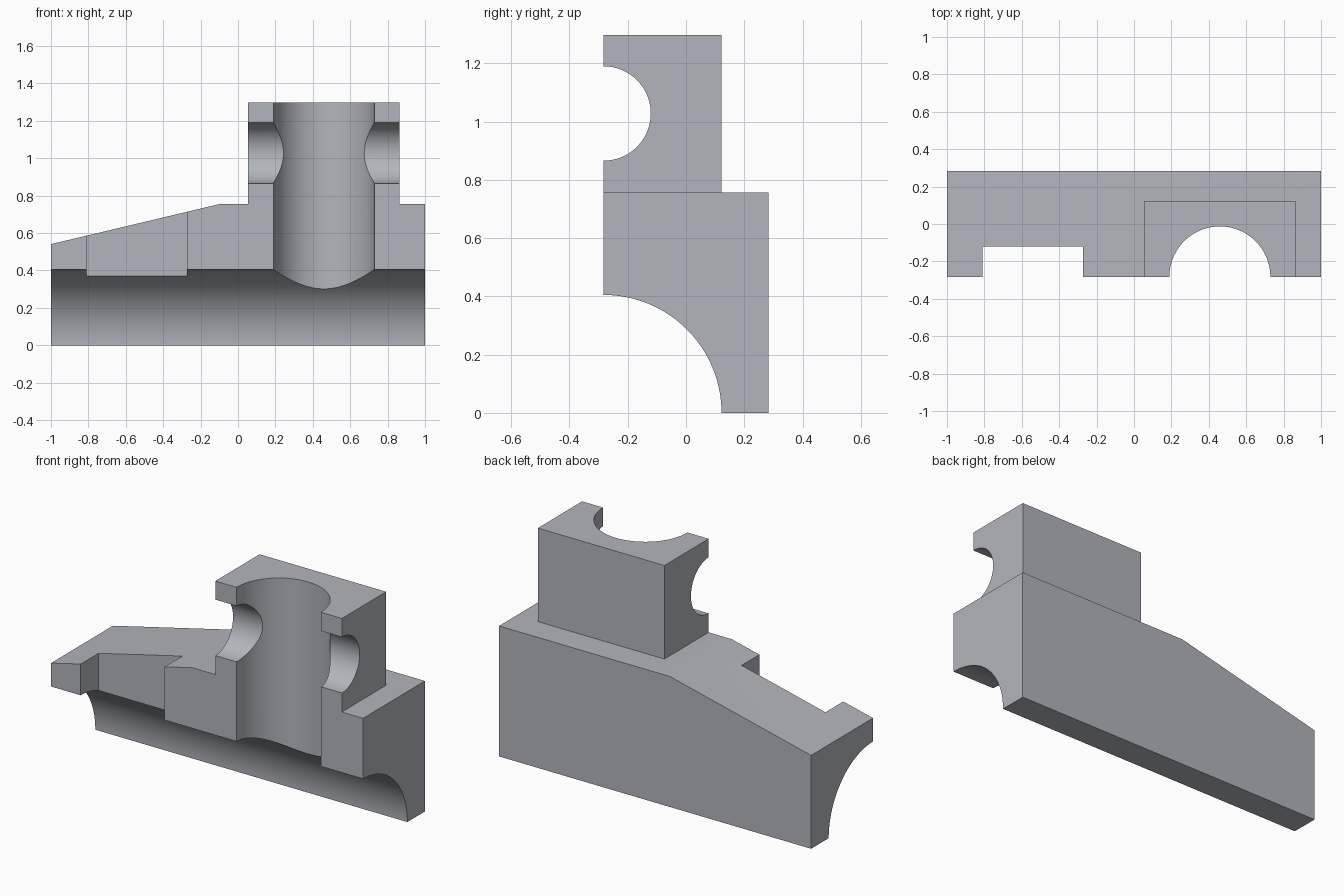
import bpy, bmesh, math
from mathutils import Matrix

if "Cube" in bpy.data.objects:
    bpy.data.objects.remove(bpy.data.objects["Cube"])

HALF = 0.283          # half depth; the bores are centred on the front face
FRONT = -HALF

# Cool grey metal
metal = bpy.data.materials.new("grey_metal")
metal.diffuse_color = (0.45, 0.464, 0.51, 1)
metal.use_nodes = True
metal.node_tree.nodes["Principled BSDF"].inputs["Base Color"].default_value = metal.diffuse_color


def make_object(name, bm):
    bmesh.ops.recalc_face_normals(bm, faces=bm.faces)
    mesh = bpy.data.meshes.new(name)
    bm.to_mesh(mesh)
    bm.free()
    mesh.materials.append(metal)
    obj = bpy.data.objects.new(name, mesh)
    bpy.context.collection.objects.link(obj)
    return obj


def prism(name, profile, y0, y1):
    """Extrude an x-z profile from y0 to y1."""
    bm = bmesh.new()
    face = bm.faces.new([bm.verts.new((x, y0, z)) for x, z in profile])
    ext = bmesh.ops.extrude_face_region(bm, geom=[face])
    verts = [v for v in ext["geom"] if isinstance(v, bmesh.types.BMVert)]
    bmesh.ops.translate(bm, verts=verts, vec=(0, y1 - y0, 0))
    return make_object(name, bm)


def box(name, x0, x1, y0, y1, z0, z1):
    return prism(name, [(x0, z0), (x1, z0), (x1, z1), (x0, z1)], y0, y1)


def cylinder(name, radius, length, centre, along_x=False):
    bm = bmesh.new()
    matrix = Matrix.Translation(centre)
    if along_x:
        matrix = matrix @ Matrix.Rotation(math.pi / 2, 4, 'Y')
    bmesh.ops.create_cone(bm, cap_ends=True, segments=128, radius1=radius,
                          radius2=radius, depth=length, matrix=matrix)
    return make_object(name, bm)


def combine(target, tool, operation):
    mod = target.modifiers.new(tool.name, 'BOOLEAN')
    mod.operation = operation
    mod.solver = 'EXACT'
    mod.object = tool
    bpy.context.view_layer.objects.active = target
    bpy.ops.object.modifier_apply(modifier=mod.name)
    bpy.data.objects.remove(tool)


# Sloped base block
body = prism("half_housing", [(-1, 0), (1, 0), (1, 0.756), (-0.095, 0.756), (-1, 0.541)],
             FRONT, HALF)

# Upright tower, rooted inside the base
combine(body, box("tower", 0.053, 0.864, FRONT, 0.122, 0.6, 1.298), 'UNION')

# Long bore, vertical bore, tower cross hole and slot in the slope
cutters = [
    cylinder("long_bore", 0.405, 3, (0, FRONT, 0), along_x=True),
    cylinder("vertical_bore", 0.27, 3, (0.459, FRONT, 1)),
    cylinder("cross_hole", 0.162, 1.4, (0.459, FRONT, 1.028), along_x=True),
    box("slot", -0.81, -0.272, -1, -0.12, -0.5, 1.5),
]
for cutter in cutters:
    combine(body, cutter, 'DIFFERENCE')

# Smooth bores with crisp edges
bpy.ops.object.select_all(action='DESELECT')
body.select_set(True)
bpy.context.view_layer.objects.active = body
bpy.ops.object.shade_smooth_by_angle(angle=math.radians(30))
